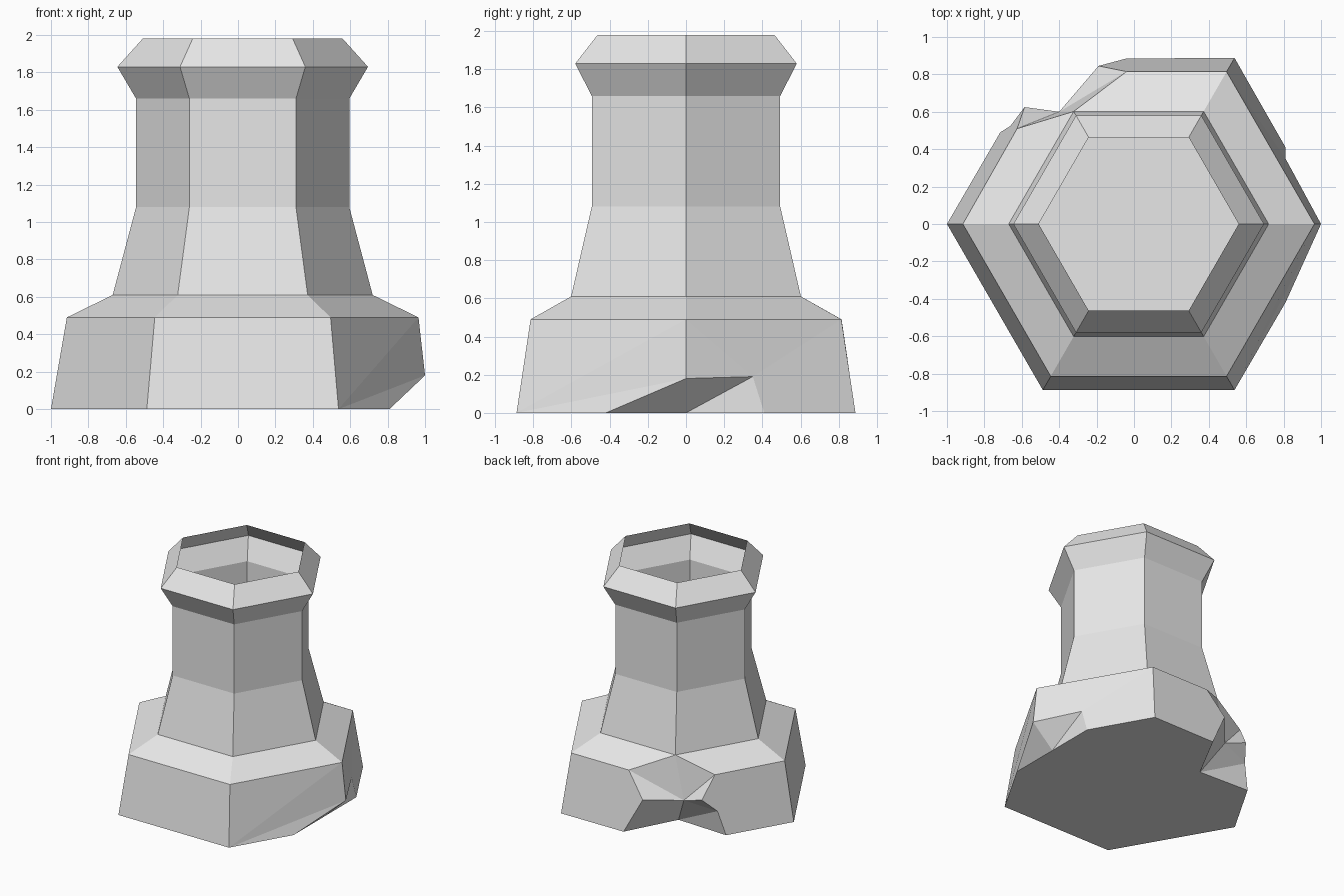
import bpy, bmesh, math

if "Cube" in bpy.data.objects:
    bpy.data.objects.remove(bpy.data.objects["Cube"])

CX = 0.025  # the broken corner shifts the axis slightly off centre

stone = bpy.data.materials.new("pale_grey_stone")
stone.diffuse_color = (0.8, 0.8, 0.8, 1)
stone.use_nodes = True
stone.node_tree.nodes["Principled BSDF"].inputs["Base Color"].default_value = stone.diffuse_color

bm = bmesh.new()


def vert(x, y, z):
    return bm.verts.new((x, y, z))


def ring(radius, z):
    """Six corners, counter-clockwise from +x."""
    return [vert(CX + radius * math.cos(math.radians(60 * i)),
                 radius * math.sin(math.radians(60 * i)), z) for i in range(6)]


def faces(*loops):
    for loop in loops:
        bm.faces.new(loop)


# Hollow hexagonal shaft with a flared open rim
profile = [(0.695, 0.61), (0.57, 1.08), (0.57, 1.66), (0.67, 1.83), (0.535, 1.98)]
rings = [ring(r, z) for r, z in profile]
for low, high in zip(rings, rings[1:]):
    for i in range(6):
        j = (i + 1) % 6
        faces((low[i], low[j], high[j], high[i]))

# Base rings; the corners lost to the chips are removed
neck = rings[0]
shoulder = ring(0.94, 0.49)
foot = ring(1.025, 0)
for v in (shoulder[2], foot[2], foot[0]):
    bm.verts.remove(v)

# Chip under the right corner
chip_peak = vert(1.0, 0, 0.18)
chip_front = vert(0.81, -0.42, 0)
chip_mid = vert(0.81, 0, 0)
chip_back = vert(0.81, 0.41, 0)
chip_top = vert(0.81, 0.35, 0.19)

# Large break in the back left corner
e_top, e_mid, e_low = vert(-0.04, 0.815, 0.49), vert(-0.19, 0.845, 0.29), vert(-0.04, 0.885, 0)
w_top, w_mid = vert(-0.625, 0.51, 0.49), vert(-0.585, 0.625, 0.31)
w_step, w_low = vert(-0.66, 0.525, 0.20), vert(-0.715, 0.49, 0)
core, core_low = vert(-0.40, 0.60, 0.25), vert(-0.26, 0.47, 0)

# Sloping shoulder
for i in (0, 3, 4, 5):
    j = (i + 1) % 6
    faces((shoulder[i], shoulder[j], neck[j], neck[i]))
faces((shoulder[1], e_top, neck[2], neck[1]),
      (w_top, shoulder[3], neck[3], neck[2]))

# Base walls
for i in (3, 4):
    faces((foot[i], foot[i + 1], shoulder[i + 1], shoulder[i]))
faces((foot[5], shoulder[0], shoulder[5]),
      (foot[5], chip_peak, shoulder[0]),
      (foot[5], chip_front, chip_peak),
      (chip_peak, chip_top, shoulder[0]),
      (chip_top, shoulder[1], shoulder[0]),
      (chip_top, chip_back, foot[1], shoulder[1]),
      (foot[1], e_low, e_mid, e_top, shoulder[1]),
      (w_low, foot[3], shoulder[3], w_top),
      (w_low, w_top, w_mid, w_step))

# Broken surfaces
faces((chip_front, chip_mid, chip_peak),
      (chip_mid, chip_top, chip_peak),
      (chip_mid, chip_back, chip_top),
      (e_top, core, neck[2]), (core, w_top, neck[2]),
      (e_top, e_mid, core), (core, w_mid, w_top),
      (e_mid, e_low, core_low, core),
      (core, w_step, w_mid), (core, core_low, w_step),
      (core_low, w_low, w_step))

# Underside
faces((foot[5], foot[4], foot[3], w_low, core_low, e_low, foot[1],
       chip_back, chip_mid, chip_front))

bm.normal_update()
mesh = bpy.data.meshes.new("chipped_tower")
bm.to_mesh(mesh)
bm.free()
mesh.materials.append(stone)
tower = bpy.data.objects.new("chipped_tower", mesh)
bpy.context.collection.objects.link(tower)
